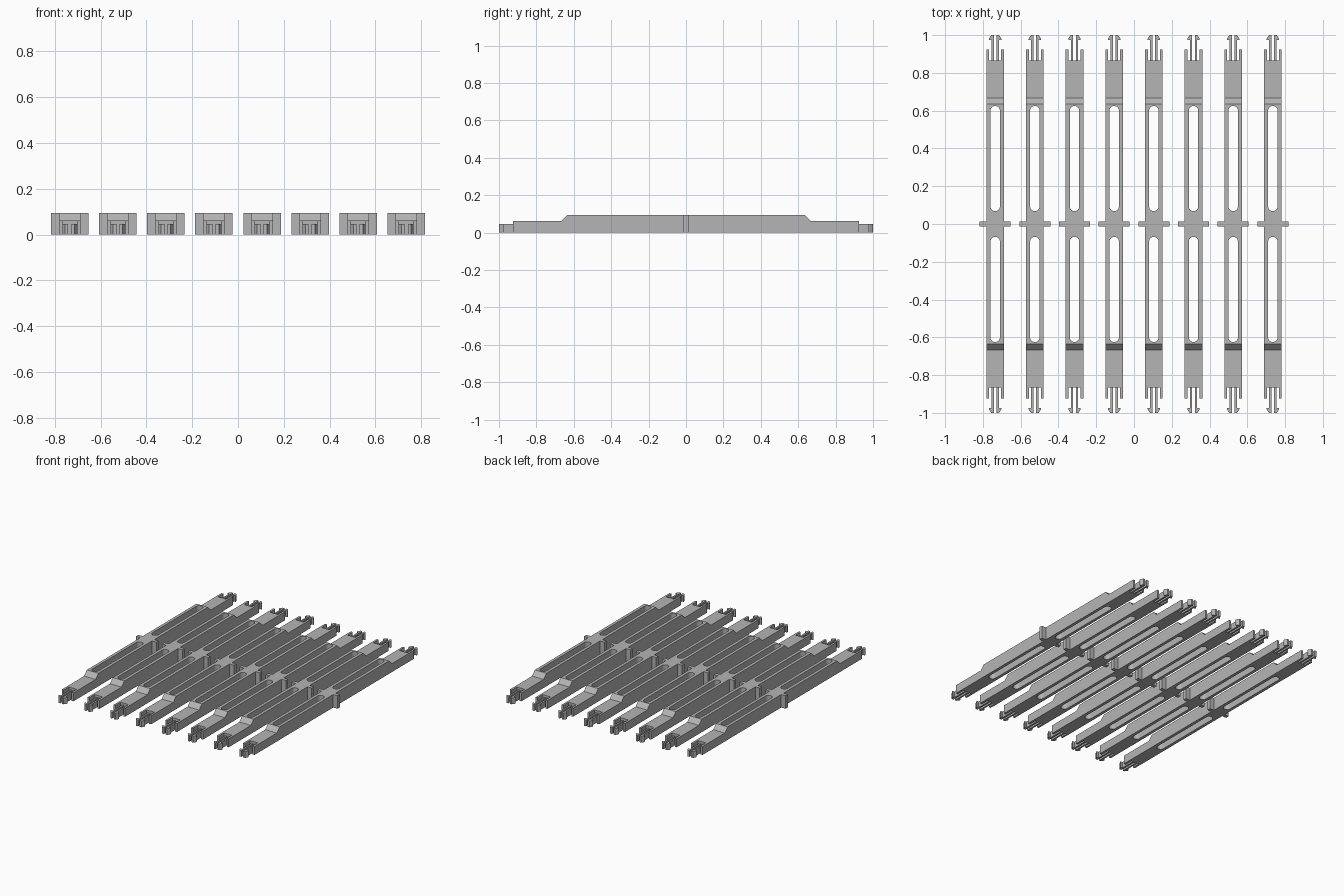
import bpy, bmesh, math

cube = bpy.data.objects.get("Cube")
if cube:
    bpy.data.objects.remove(cube, do_unlink=True)

COUNT, PITCH = 8, 0.21
HALF_W, HIGH, LOW = 0.047, 0.095, 0.062

grey = bpy.data.materials.new("plain grey")
grey.use_nodes = True
colour = (0.46, 0.46, 0.46, 1)
grey.diffuse_color = colour
grey.node_tree.nodes["Principled BSDF"].inputs["Base Color"].default_value = colour


def prism(bm, outline, axis, lo, hi):
    """Extrude a 2D outline: axis 'z' takes (x, y) points, axis 'x' takes (y, z)."""
    place = (lambda a, b, c: (a, b, c)) if axis == "z" else (lambda a, b, c: (c, a, b))
    face = bm.faces.new([bm.verts.new(place(a, b, lo)) for a, b in outline])
    geom = bmesh.ops.extrude_face_region(bm, geom=[face])["geom"]
    shift = place(0, 0, hi - lo)
    bmesh.ops.translate(bm, vec=shift, verts=[g for g in geom if isinstance(g, bmesh.types.BMVert)])


def box(x0, x1, y0, y1):
    return [(x0, y0), (x1, y0), (x1, y1), (x0, y1)]


def stadium(radius, y0, y1, steps=12):
    pts = []
    for cy, start in ((y1 - radius, 0), (y0 + radius, math.pi)):
        for i in range(steps + 1):
            a = start + math.pi * i / steps
            pts.append((radius * math.cos(a), cy + radius * math.sin(a)))
    return pts


def flip(outline, sx, sy):
    return [(x * sx, y * sy) for x, y in outline]


def finish(bm, name):
    bmesh.ops.recalc_face_normals(bm, faces=bm.faces)
    mesh = bpy.data.meshes.new(name)
    bm.to_mesh(mesh)
    bm.free()
    mesh.materials.append(grey)
    return mesh


def add(name, mesh, x=0):
    obj = bpy.data.objects.new(name, mesh)
    obj.location.x = x
    bpy.context.collection.objects.link(obj)
    return obj


# Beam body: side profile with lowered, ramped ends
half = [(0.925, 0), (0.925, LOW), (0.667, LOW), (0.635, HIGH)]
bm = bmesh.new()
prism(bm, half + [(-y, z) for y, z in reversed(half)], "x", -HALF_W, HALF_W)
body = add("beam_blank", finish(bm, "beam_blank"))

# Long rounded slots and end notches
bm = bmesh.new()
for sy in (1, -1):
    prism(bm, flip(stadium(0.025, 0.068, 0.625), 1, sy), "z", -0.1, 0.2)
    prism(bm, flip(box(-0.032, 0.032, 0.865, 1.1), 1, sy), "z", -0.1, 0.2)
cutter = add("slot_cutter", finish(bm, "slot_cutter"))
cutter.hide_render = True

cut = body.modifiers.new("slots", "BOOLEAN")
cut.operation, cut.solver, cut.object = "DIFFERENCE", "EXACT", cutter
graph = bpy.context.evaluated_depsgraph_get()
beam_mesh = bpy.data.meshes.new_from_object(body.evaluated_get(graph))
beam_mesh.name = "beam"
for helper in (body, cutter):
    bpy.data.objects.remove(helper, do_unlink=True)

# Cross tab at mid-length, one stub per side
bm = bmesh.new()
for sx in (1, -1):
    prism(bm, flip(box(HALF_W, 0.082, -0.013, 0.013), sx, 1), "z", 0, HIGH)
tab_mesh = finish(bm, "cross_tab")

# Barbed snap prongs, a pair at each end
prong = [(0.007, 0.865), (0.019, 0.865), (0.019, 0.975), (0.033, 0.975),
         (0.033, 0.982), (0.021, 1.0), (0.007, 1.0)]
bm = bmesh.new()
for sx in (1, -1):
    for sy in (1, -1):
        prism(bm, flip(prong, sx, sy), "z", 0, 0.046)
prong_mesh = finish(bm, "snap_prongs")

# Row of identical beams
for i in range(COUNT):
    x = (i - (COUNT - 1) / 2) * PITCH
    for name, mesh in (("beam", beam_mesh), ("cross_tab", tab_mesh), ("snap_prongs", prong_mesh)):
        add(f"{name}_{i + 1}", mesh, x)
